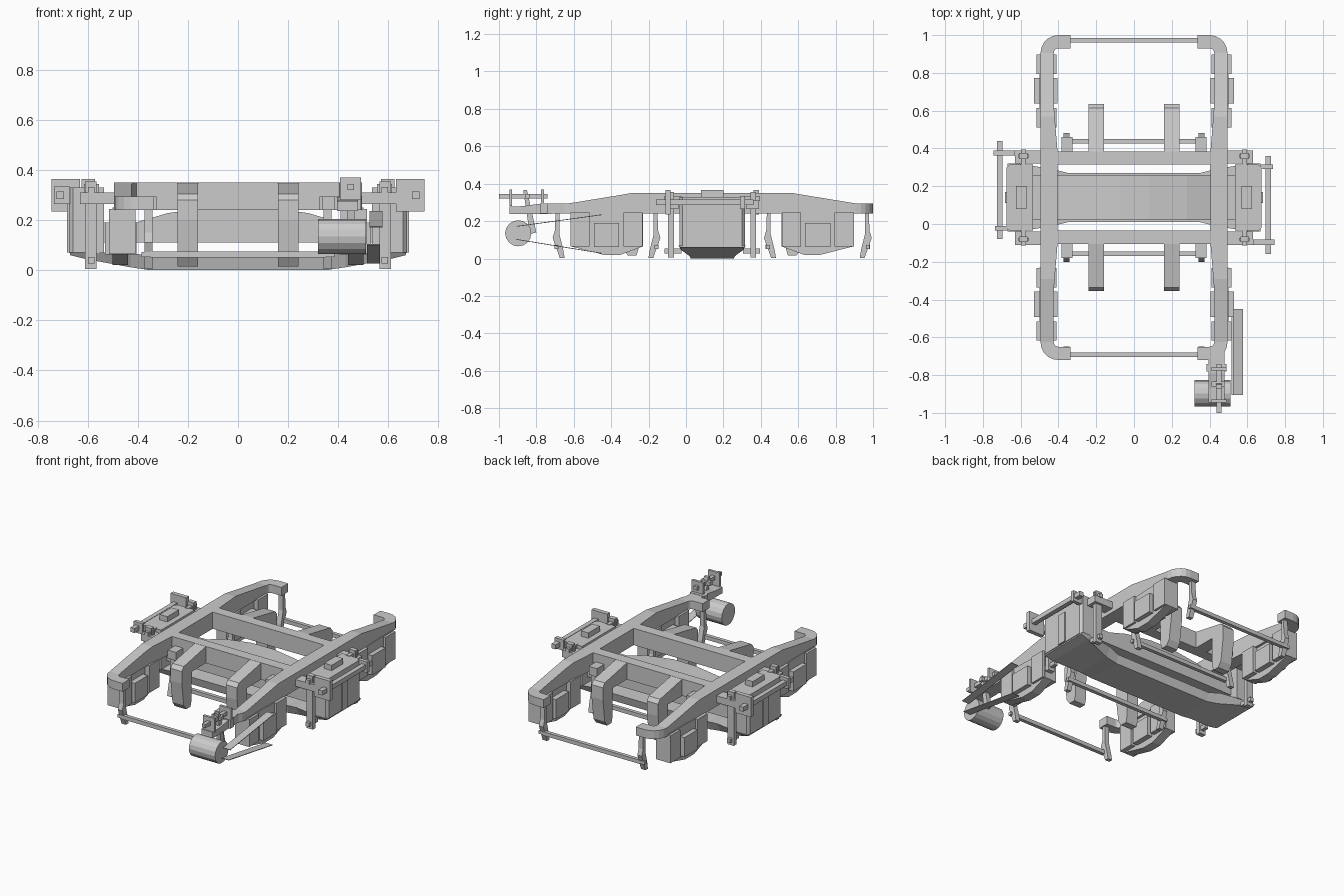
import bpy, bmesh, math

CY = 0.14  # centre of the symmetric frame; parts below use y relative to this


def loft(name, rings, mirror="XY", cy=CY, caps=(True, True)):
    """Skin a list of equal-length vertex rings, then mirror about the frame centre."""
    bm = bmesh.new()
    vs = [[bm.verts.new(p) for p in r] for r in rings]
    n = len(vs[0])
    for a, b in zip(vs, vs[1:]):
        for i in range(n):
            j = (i + 1) % n
            bm.faces.new((a[i], a[j], b[j], b[i]))
    if caps[0]:
        bm.faces.new(vs[0][::-1])
    if caps[1]:
        bm.faces.new(vs[-1])
    bmesh.ops.recalc_face_normals(bm, faces=bm.faces)
    me = bpy.data.meshes.new(name)
    bm.to_mesh(me)
    bm.free()
    ob = bpy.data.objects.new(name, me)
    ob.location.y = cy
    bpy.context.collection.objects.link(ob)
    if mirror:
        m = ob.modifiers.new("Mirror", "MIRROR")
        m.use_axis = ("X" in mirror, "Y" in mirror, False)
    return ob


def prism(name, prof, x0, x1, mirror="XY", cy=CY):
    """Extrude a (y, z) profile along x."""
    return loft(name, [[(x, y, z) for y, z in prof] for x in (x0, x1)], mirror, cy)


def box(name, x0, x1, y0, y1, z0, z1, mirror="XY", cy=CY):
    return prism(name, [(y0, z0), (y1, z0), (y1, z1), (y0, z1)], x0, x1, mirror, cy)


# Side frame with tapered ends and rounded corners (one quarter, mirrored)
st = [(.405, 0, .495, 0, .35), (.405, .245, .495, .245, .35),
      (.42, .43, .495, .43, .35), (.425, .5, .495, .5, .338),
      (.425, .765, .495, .765, .295)]
for k in range(1, 6):
    a = math.radians(18 * k)
    c, s = math.cos(a), math.sin(a)
    st.append((.4 + .025 * c, .765 + .025 * s, .4 + .095 * c, .765 + .095 * s, .295))
st.append((.335, .79, .335, .86, .295))
loft("side_frame", [[(a, b, .24), (c, d, .24), (c, d, z), (a, b, z)]
                    for a, b, c, d, z in st], caps=(False, True))

# Transoms and their outer brackets
box("transom", -.41, .41, .175, .245, .24, .35, "Y")
box("hanger_bracket", .49, .63, .18, .25, .265, .31)

# Bolster, thicker at the middle
loft("bolster", [[(x, -.12, .11), (x, .12, .11), (x, .12, z), (x, -.12, z)]
                 for x, z in ((0, .255), (.08, .255), (.28, .228), (.41, .19), (.56, .19))],
     "X", caps=(False, True))

# Spring plank with flared raised ends
loft("spring_plank", [[(x, -w, b), (x, w, b), (x, w + e, t), (x, -w - e, t)]
                      for x, w, e, b, t in ((0, .115, .015, 0, .055), (.35, .115, .015, 0, .055),
                                            (.43, .12, .03, .012, .07), (.61, .165, .015, .045, .07),
                                            (.67, .17, .01, .06, .07))],
     "X", caps=(False, True))

# Spring boxes with cap, front rib and top pad
c = .016
oct_ = [(.535, -.175), (.675 - c, -.175), (.675, -.175 + c),
        (.675, .175 - c), (.675 - c, .175), (.535, .175)]
loft("spring_box", [[(x, y, z) for x, y in oct_] for z in (.068, .33)], "X")
box("spring_box_rib", .67, .682, -.03, .03, .07, .27, "X")
box("spring_box_pad", .57, .625, -.06, .06, .33, .365, "X")

# Swing hangers and pins
box("swing_hanger", .565, .61, .205, .235, .005, .355)
for z in (.04, .32):
    box("hanger_pin", .573, .598, .165, .255, z - .013, z + .013)
box("hanger_crosshead", .555, .615, .213, .228, .3, .345)

# Outrigger bars, point-symmetric about the centre
for s in (1, -1):
    for nm, x0, x1, y0, y1, z0, z1 in (("outrigger_bar", .695, .725, -.3, .22, .285, .315),
                                       ("outrigger_plate", .63, .745, -.25, -.222, .235, .365),
                                       ("outrigger_end", .67, .735, .15, .175, .265, .335)):
        box(nm, s * x0, s * x1, s * y0, s * y1, z0, z1, "")

# Axle guards, guide blocks and axle boxes
A = .565
prism("axle_guard", [(A - .195, .24), (A - .195, .065), (A - .075, .02), (A + .015, .02),
                     (A + .19, .065), (A + .19, .25), (A, .25)], .44, .5)
for s in (-1, 1):
    box("guide_block", .41, .515, A + s * .09, A + s * .193, .065, .245)
box("axle_box", .405, .53, A - .068, A + .068, .062, .19)

# Brake hangers with shoes, beams and inner supports
shoe = [(.252, .26), (.272, .26), (.276, .15), (.288, .11), (.25, .004),
        (.224, .004), (.232, .05), (.252, .13)]
for s in (-1, 1):
    prism("brake_hanger", [(A + s * d, z) for d, z in shoe], .342, .374)
    y = A + s * .267
    box("brake_beam", -.35, .35, y - .012, y + .012, .05, .075, "Y")
    box("brake_pin", .335, .385, y - .01, y + .01, .052, .072)
box("brake_support", .325, .385, .24, .32, .24, .295)

# Motor support arms
prism("motor_arm", [(.24, .35), (.475, .305), (.495, .28), (.495, .2), (.475, .05),
                    (.45, .015), (.405, .015), (.395, .05), (.39, .24), (.24, .24)],
      .16, .242)

# Generator bracket at the front right (world y from here on)
prism("generator_bracket", [(-.65, .24), (-.65, .295), (-.79, .292), (-.87, .28),
                            (-.945, .277), (-.945, .237)], .395, .478, "", 0)
box("generator_plate", .385, .49, -.78, -.74, .24, .295, "", 0)

# Generator drum
prism("generator", [(-.897 + .07 * math.cos(i * math.pi / 8), .135 + .07 * math.sin(i * math.pi / 8))
                    for i in range(16)], .32, .51, "", 0)

# Suspension link, tension rod and plates
prism("suspension_link", [(-.87, .365), (-.85, .365), (-.8, .14), (-.835, .13)], .435, .465, "", 0)
box("link_pin", .41, .48, -.86, -.835, .32, .345, "", 0)
box("tension_rod", .438, .462, -1, -.74, .32, .344, "", 0)
for y in (-.945, -.775):
    box("rod_plate", .407, .49, y, y + .016, .28, .37, "", 0)

# Drive belt strands
for x, a, b in ((.525, .17, .232), (.515, .1, .026)):
    prism("drive_belt", [(-.905, a), (-.45, b), (-.45, b + .004), (-.905, a + .004)],
          x, x + .052, "", 0)
